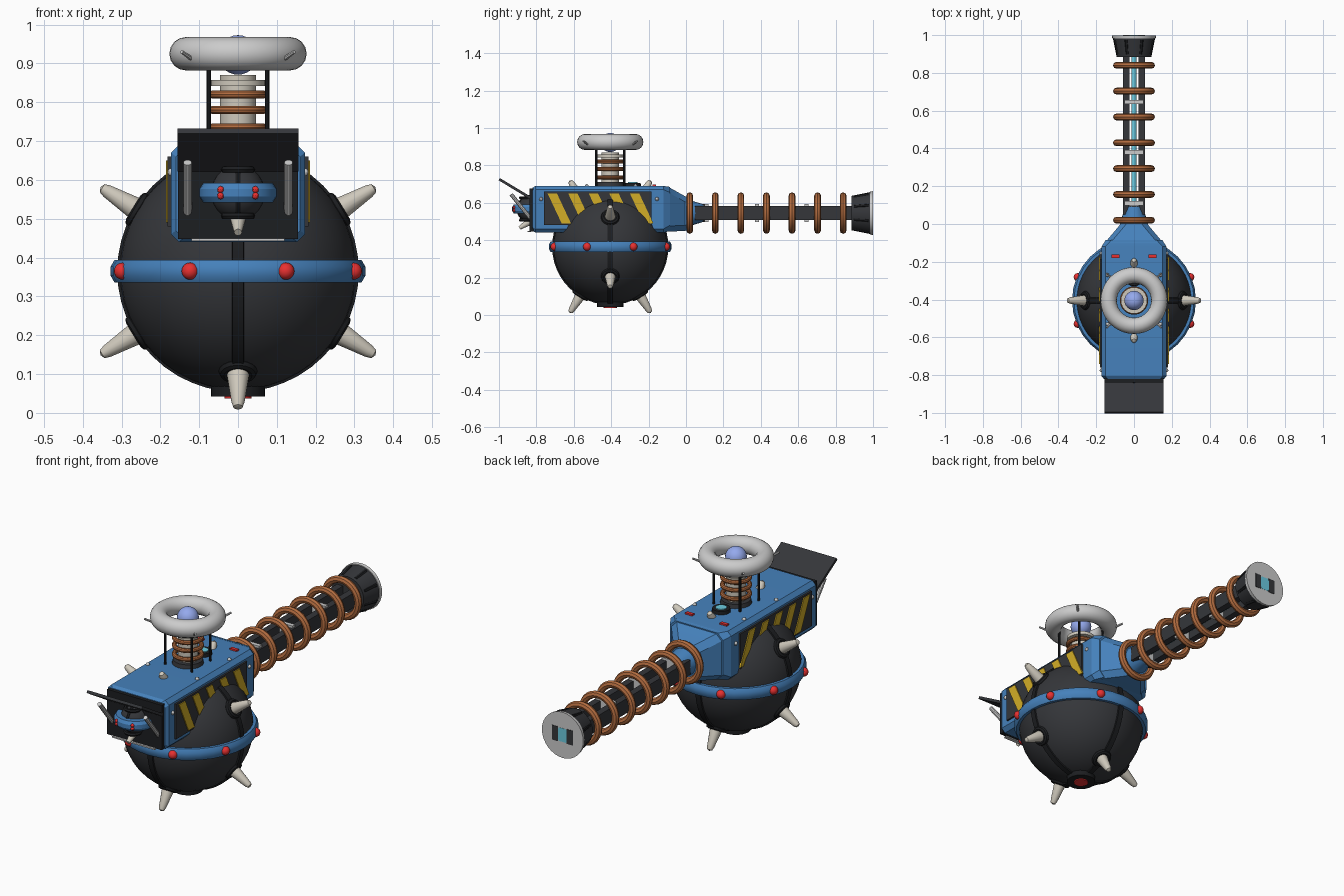
import bpy, bmesh
from math import sin, cos, pi, radians
from mathutils import Vector, Matrix

if "Cube" in bpy.data.objects:
    bpy.data.objects.remove(bpy.data.objects["Cube"])

def mat(name, *rgb):
    m = bpy.data.materials.new(name)
    m.diffuse_color = (*rgb, 1)
    m.use_nodes = True
    m.node_tree.nodes["Principled BSDF"].inputs["Base Color"].default_value = m.diffuse_color
    return m

BLACK = mat("black", 0.035, 0.037, 0.042)
DARK = mat("dark", 0.012, 0.013, 0.015)
BLUE = mat("blue", 0.06, 0.22, 0.5)
RED = mat("red", 0.8, 0.03, 0.03)
COPPER = mat("copper", 0.45, 0.15, 0.05)
YELLOW = mat("yellow", 0.65, 0.42, 0.02)
BONE = mat("bone", 0.62, 0.58, 0.5)
STEEL = mat("steel", 0.55, 0.55, 0.55)
CYAN = mat("cyan", 0.15, 0.6, 0.75)
GLASS = mat("glass", 0.3, 0.4, 0.85)

def finish(name, bm, m, M=Matrix()):
    bmesh.ops.transform(bm, matrix=M, verts=bm.verts)
    bmesh.ops.recalc_face_normals(bm, faces=bm.faces)
    me = bpy.data.meshes.new(name)
    bm.to_mesh(me)
    bm.free()
    me.shade_smooth()
    me.set_sharp_from_angle(angle=radians(32))
    me.materials.append(m)
    ob = bpy.data.objects.new(name, me)
    bpy.context.collection.objects.link(ob)
    return ob

def aim(loc, axis):
    return Matrix.Translation(loc) @ Vector((0, 0, 1)).rotation_difference(Vector(axis)).to_matrix().to_4x4()

def lathe(name, prof, loc, m, axis=(0, 0, 1), segs=32, closed=True):
    bm = bmesh.new()
    vs = [bm.verts.new((r, 0, z)) for r, z in prof]
    n = len(vs)
    es = [bm.edges.new((vs[i], vs[(i + 1) % n])) for i in range(n if closed else n - 1)]
    bmesh.ops.spin(bm, geom=vs + es, cent=(0, 0, 0), axis=(0, 0, 1), angle=2 * pi, steps=segs)
    bmesh.ops.remove_doubles(bm, verts=bm.verts, dist=1e-5)
    return finish(name, bm, m, aim(loc, axis))

def torus(name, R, r, loc, m, axis=(0, 0, 1), segs=32, n=10):
    return lathe(name, [(R + r * cos(2 * pi * i / n), r * sin(2 * pi * i / n)) for i in range(n)], loc, m, axis, segs)

def rod(name, a, b, r1, r2, m, segs=16):
    a, b = Vector(a), Vector(b)
    L = (b - a).length
    return lathe(name, [(0, 0), (r1, 0), (r2, L), (0, L)], a, m, b - a, segs, False)

def ball(name, loc, r, m, u=16, v=10):
    bm = bmesh.new()
    bmesh.ops.create_uvsphere(bm, u_segments=u, v_segments=v, radius=r)
    return finish(name, bm, m, Matrix.Translation(loc))

def box(name, loc, size, m, rx=0):
    bm = bmesh.new()
    bmesh.ops.create_cube(bm, size=1)
    return finish(name, bm, m, Matrix.Translation(loc) @ Matrix.Rotation(rx, 4, 'X') @ Matrix.Diagonal((*size, 1)))

def loft(name, sections, m):
    # sections: y, half width, z low, z high, corner chamfer
    bm = bmesh.new()
    rings = []
    for y, w, a, b, c in sections:
        pts = [(w - c, a), (w, a + c), (w, b - c), (w - c, b), (c - w, b), (-w, b - c), (-w, a + c), (c - w, a)]
        rings.append([bm.verts.new((x, y, z)) for x, z in pts])
    for p, q in zip(rings, rings[1:]):
        for i in range(8):
            bm.faces.new((p[i], p[(i + 1) % 8], q[(i + 1) % 8], q[i]))
    bm.faces.new(rings[0])
    bm.faces.new(rings[-1])
    return finish(name, bm, m)

def bomb_spike(d):
    d = Vector(d).normalized()
    prof = [(0, 0.26), (0.031, 0.26), (0.029, 0.31), (0.017, 0.395), (0.012, 0.41), (0, 0.415)]
    lathe("spike", prof, C, BONE, d, 14, False)
    torus("spike_collar", 0.036, 0.014, C + d * 0.302, DARK, d, 18, 8)

# Spherical bomb: shell, ribs, belt with studs, spikes, bottom plug
C = Vector((0, -0.405, 0.365))
ball("bomb_shell", C, 0.305, BLACK, 40, 24)
for ax in ((1, 0, 0), (0, 1, 0)):
    lathe("bomb_rib", [(0.295, -0.017), (0.311, -0.014), (0.311, 0.014), (0.295, 0.017)], C, DARK, ax, 48)
lathe("belt", [(0.29, -0.029), (0.318, -0.029), (0.328, -0.012), (0.328, 0.012), (0.318, 0.029), (0.29, 0.029)], C, BLUE, segs=32)
for k in range(8):
    t = radians(22.5 + 45 * k)
    ball("belt_stud", C + Vector((cos(t), sin(t), 0)) * 0.322, 0.022, RED)
for s in (1, -1):
    for u in (1, -1):
        bomb_spike((s * 0.355, 0, u * 0.217))
        bomb_spike((0, s * 0.217, u * 0.355))
rod("bottom_plug", C + Vector((0, 0, -0.29)), C + Vector((0, 0, -0.323)), 0.07, 0.07, DARK, 24)
rod("bottom_light", C + Vector((0, 0, -0.31)), C + Vector((0, 0, -0.328)), 0.035, 0.035, RED)

# Housing and neck
loft("housing", [(-0.82, 0.16, 0.45, 0.68, 0.02), (-0.805, 0.172, 0.44, 0.69, 0.02),
                 (-0.12, 0.172, 0.44, 0.69, 0.02), (-0.085, 0.15, 0.45, 0.685, 0.03)], BLUE)
loft("neck", [(-0.1, 0.155, 0.445, 0.688, 0.03), (-0.005, 0.075, 0.45, 0.635, 0.03), (0.02, 0.075, 0.455, 0.63, 0.04)], BLUE)
B = 0.545
rod("neck_tip", (0, 0, B), (0, 0.1, B), 0.075, 0.045, BLUE, 20)

# Hazard panels on both sides
for s in (1, -1):
    box("side_panel", (s * 0.173, -0.472, 0.57), (0.016, 0.575, 0.18), BLACK)
    for y in (-0.74, -0.63, -0.52, -0.41, -0.30):
        bm = bmesh.new()
        pts = [(y, 0.65), (y + 0.05, 0.65), (y + 0.125, 0.49), (y + 0.075, 0.49)]
        f = bm.faces.new([bm.verts.new((s * 0.178, py, pz)) for py, pz in pts])
        g = bmesh.ops.extrude_face_region(bm, geom=[f])['geom']
        bmesh.ops.translate(bm, vec=(s * 0.008, 0, 0), verts=[v for v in g if isinstance(v, bmesh.types.BMVert)])
        finish("hazard_stripe", bm, YELLOW)
    for y in (-0.775, -0.155):
        ball("panel_bolt", (s * 0.172, y, 0.62), 0.01, STEEL, 10, 6)
    box("roof_light", (s * 0.098, -0.17, 0.692), (0.04, 0.018, 0.012), RED)
    for y in (-0.27, -0.53):
        ball("roof_bolt", (s * 0.14, y, 0.69), 0.01, STEEL, 10, 6)

# Barrel: rails, glowing core, spacers, coils
for s in (1, -1):
    box("barrel_rail", (s * 0.042, 0.525, B), (0.035, 0.952, 0.075), BLACK)
rod("barrel_core", (0, 0.05, B), (0, 0.95, B), 0.013, 0.013, CYAN)
for y in (0.11, 0.38, 0.645):
    box("barrel_spacer", (0, y, B), (0.1, 0.022, 0.098), STEEL)
rod("barrel_root", (0, 0.03, B), (0, 0.11, B), 0.048, 0.048, BLACK)
for k in range(7):
    torus("barrel_coil", 0.093, 0.018, (0, 0.02 + 0.1367 * k, B), COPPER, (0, 1, 0), 28, 8)

# Muzzle
rod("muzzle", (0, 0.885, B), (0, 0.985, B), 0.092, 0.112, BLACK, 32)
rod("muzzle_face", (0, 0.983, B), (0, 0.999, B), 0.115, 0.117, STEEL, 32)
rod("muzzle_glow", (0, 0.97, B), (0, 1.0, B), 0.04, 0.04, CYAN, 6)
for k in range(8):
    t = 2 * pi * (k + 0.5) / 8
    d = Vector((cos(t), 0, sin(t)))
    rod("muzzle_fin", Vector((0, 0.9, B)) + d * 0.09, Vector((0, 0.975, B)) + d * 0.107, 0.009, 0.009, DARK, 6)

# Coil tower on the roof
T = Vector((0, -0.405, 0))
at = lambda x, y, z: T + Vector((x, y, z))
rod("tower_core", at(0, 0, 0.68), at(0, 0, 0.87), 0.047, 0.047, BONE, 24)
rod("tower_base", at(0, 0, 0.685), at(0, 0, 0.71), 0.075, 0.07, BLACK, 24)
for z in (0.735, 0.78, 0.82):
    torus("tower_coil", 0.064, 0.011, at(0, 0, z), COPPER)
rod("tower_disc", at(0, 0, 0.842), at(0, 0, 0.858), 0.07, 0.07, BONE, 24)
torus("tower_ring", 0.134, 0.043, at(0, 0, 0.925), STEEL, segs=40, n=16)
ball("tower_orb", at(0, 0, 0.922), 0.051, GLASS, 24, 14)
for k in range(4):
    t = radians(45 + 90 * k)
    c, s = cos(t), sin(t)
    rod("tower_post", at(0.106 * c, 0.106 * s, 0.68), at(0.106 * c, 0.106 * s, 0.9), 0.006, 0.006, DARK, 8)
    rod("ring_needle", at(0.165 * c, 0.165 * s, 0.91), at(0.205 * c, 0.205 * s, 0.93), 0.006, 0.005, STEEL, 8)

# Roof gauge
rod("gauge_rim", (0, -0.285, 0.685), (0, -0.285, 0.707), 0.045, 0.042, DARK, 24)
rod("gauge_lens", (0, -0.285, 0.69), (0, -0.285, 0.711), 0.028, 0.026, CYAN, 24)

# Front hatch: plate, raised flap, rods, small bomb
box("front_plate", (0, -0.827, 0.56), (0.31, 0.022, 0.225), DARK)
box("front_plate_top", (0, -0.827, 0.662), (0.31, 0.022, 0.03), DARK)
box("front_sill", (0, -0.838, 0.446), (0.24, 0.02, 0.007), STEEL)
box("flap", (0, -0.917, 0.677), (0.312, 0.19, 0.014), BLACK, radians(-31))
for s in (1, -1):
    rod("hatch_strut", (s * 0.13, -0.83, 0.515), (s * 0.13, -0.935, 0.645), 0.011, 0.011, STEEL, 10)
P = Vector((0, -0.83, 0.567))
ball("small_bomb", P, 0.07, BLACK, 24, 14)
lathe("small_belt", [(0.06, -0.025), (0.09, -0.025), (0.1, -0.01), (0.1, 0.01), (0.09, 0.025), (0.06, 0.025)], P, BLUE, segs=24)
torus("small_rib", 0.068, 0.008, P, DARK, (1, 0, 0), 24, 6)
for s in (1, -1):
    torus("small_collar", 0.035, 0.009, P + Vector((0, -0.02, s * 0.06)), DARK, segs=20, n=6)
    for z in (-0.008, 0.008):
        ball("small_stud", P + Vector((s * 0.045, -0.088, z)), 0.009, RED, 10, 6)
rod("small_spike", (0, -0.835, 0.5), (0, -0.89, 0.465), 0.02, 0.01, BONE, 12)
